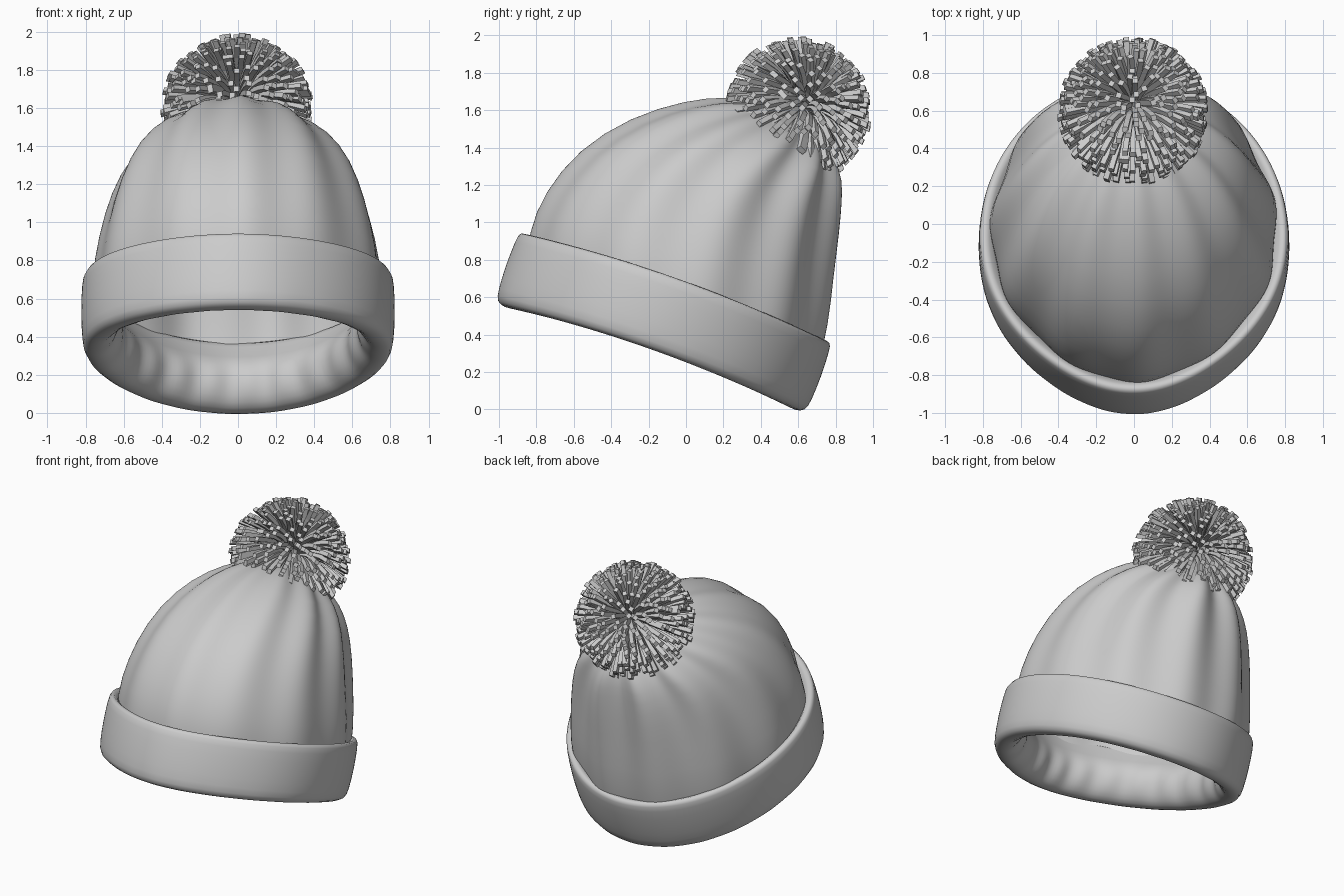
import bpy, bmesh, math, random
from mathutils import Vector

if "Cube" in bpy.data.objects:
    bpy.data.objects.remove(bpy.data.objects["Cube"])

random.seed(4)
TAU = math.tau
LOBES = 11
SEG = 88


def make_object(name, bm, smooth=True, levels=0):
    bmesh.ops.recalc_face_normals(bm, faces=bm.faces[:])
    me = bpy.data.meshes.new(name)
    bm.to_mesh(me)
    bm.free()
    ob = bpy.data.objects.new(name, me)
    bpy.context.collection.objects.link(ob)
    for p in me.polygons:
        p.use_smooth = smooth
    if levels:
        m = ob.modifiers.new("subdivision", 'SUBSURF')
        m.levels = m.render_levels = levels
    return ob


def bridge(bm, a, b):
    n = len(a)
    for i in range(n):
        bm.faces.new((a[i], a[(i + 1) % n], b[(i + 1) % n], b[i]))


def egg(t, amount=0.15):
    """Narrowing of the ring towards the front."""
    return 1 - amount * max(0, -math.sin(t)) ** 3


def lobe(t, n=LOBES):
    """0 on a pleat ridge, 1 in a pleat valley."""
    return (1 - math.cos(n * (t + math.pi / 2 - 0.06))) / 2


# Knitted crown: pleated rings between a front and a back profile
# (front y, front z, back y, back z, half width, pleat depth)
RINGS = [
    (-0.86, 0.72, 0.70, 0.22, 0.76, 0.03),
    (-0.845, 0.95, 0.757, 0.45, 0.775, 0.035),
    (-0.76, 1.16, 0.78, 0.72, 0.735, 0.045),
    (-0.58, 1.39, 0.805, 0.95, 0.67, 0.06),
    (-0.30, 1.565, 0.815, 1.12, 0.575, 0.08),
    (0.00, 1.655, 0.815, 1.24, 0.44, 0.11),
    (0.22, 1.675, 0.78, 1.34, 0.29, 0.15),
    (0.40, 1.645, 0.73, 1.43, 0.16, 0.15),
    (0.52, 1.58, 0.65, 1.50, 0.05, 0.10),
]
bm = bmesh.new()
prev = None
for k, (fy, fz, by, bz, w, depth) in enumerate(RINGS):
    c = Vector((0, (fy + by) / 2, (fz + bz) / 2))
    half = Vector((0, (by - fy) / 2, (bz - fz) / 2))
    ring = []
    for i in range(SEG):
        t = TAU * i / SEG
        s = math.sin(t)
        d = depth * (0.95 + 0.3 * s)
        m = 1 - d * lobe(t) + 0.8 * depth * max(0, s) ** 2
        e = egg(t, 0.15 * max(0, 1 - k / 5))
        ring.append(bm.verts.new(c + m * (half * s + Vector((w * math.cos(t) * e, 0, 0)))))
    if prev:
        bridge(bm, prev, ring)
    prev = ring
bm.faces.new(prev)
make_object("crown", bm, levels=1)

# Tilted frame of the cuff
TILT = math.radians(19.5)
BACK = Vector((0, math.cos(TILT), -math.sin(TILT)))
UP = Vector((0, math.sin(TILT), math.cos(TILT)))
BASE = Vector((0, -0.185, 0.29))


def cuff_point(t, off, h):
    x = (0.815 + off) * math.cos(t) * egg(t)
    p = BASE + BACK * (0.885 + off) * math.sin(t) + UP * h
    return p + Vector((x, 0, 0.05 * math.cos(t) ** 2))


# Folded cuff: a rounded section swept around the egg-shaped opening
# (radial offset, height, fold strength)
SECTION = [
    (-0.06, -0.022, 0.1), (-0.008, -0.008, 0.1), (0.003, 0.05, 0), (0.010, 0.19, 0),
    (0.005, 0.345, 0), (-0.004, 0.387, 0), (-0.05, 0.387, 0), (-0.09, 0.31, 0),
    (-0.18, 0.23, 0), (-0.175, 0.13, 1), (-0.155, 0.04, 0.6), (-0.11, -0.015, 0.2),
]
bm = bmesh.new()
loops = []
for i in range(SEG):
    t = TAU * i / SEG
    loops.append([bm.verts.new(cuff_point(t, o - 0.03 * f * lobe(t, 2 * LOBES), h))
                  for o, h, f in SECTION])
for i in range(SEG):
    bridge(bm, loops[i], loops[(i + 1) % SEG])
make_object("cuff", bm, levels=1)

# Pompom: square yarn strands fanning out and arching away from one axis
CENTRE = Vector((-0.005, 0.593, 1.592))
AXIS = Vector((0, 0.7, 0.7)).normalized()
COUNT = 520
STEPS = 5
bm = bmesh.new()
for k in range(COUNT):
    z = 1 - 2 * (k + 0.5) / COUNT
    a = k * math.pi * (3 - math.sqrt(5))
    r = math.sqrt(1 - z * z)
    d = Vector((r * math.cos(a), r * math.sin(a), z))
    d = (d + Vector([random.uniform(-0.06, 0.06) for _ in range(3)])).normalized()
    arch = AXIS - d * AXIS.dot(d)
    side = arch.normalized()
    up = d.cross(side)
    length = random.uniform(0.375, 0.405)
    size = 0.0145
    prev = None
    for s in range(STEPS):
        f = 0.2 + 0.8 * s / (STEPS - 1)
        p = CENTRE + d * length * f + arch * 0.04 * math.sin(math.pi * f)
        ring = [bm.verts.new(p + side * size * u + up * size * v)
                for u, v in ((-1, -1), (1, -1), (1, 1), (-1, 1))]
        if prev:
            bridge(bm, prev, ring)
        else:
            bm.faces.new(ring)
        prev = ring
    bm.faces.new(prev)
make_object("pompom", bm, smooth=False)
